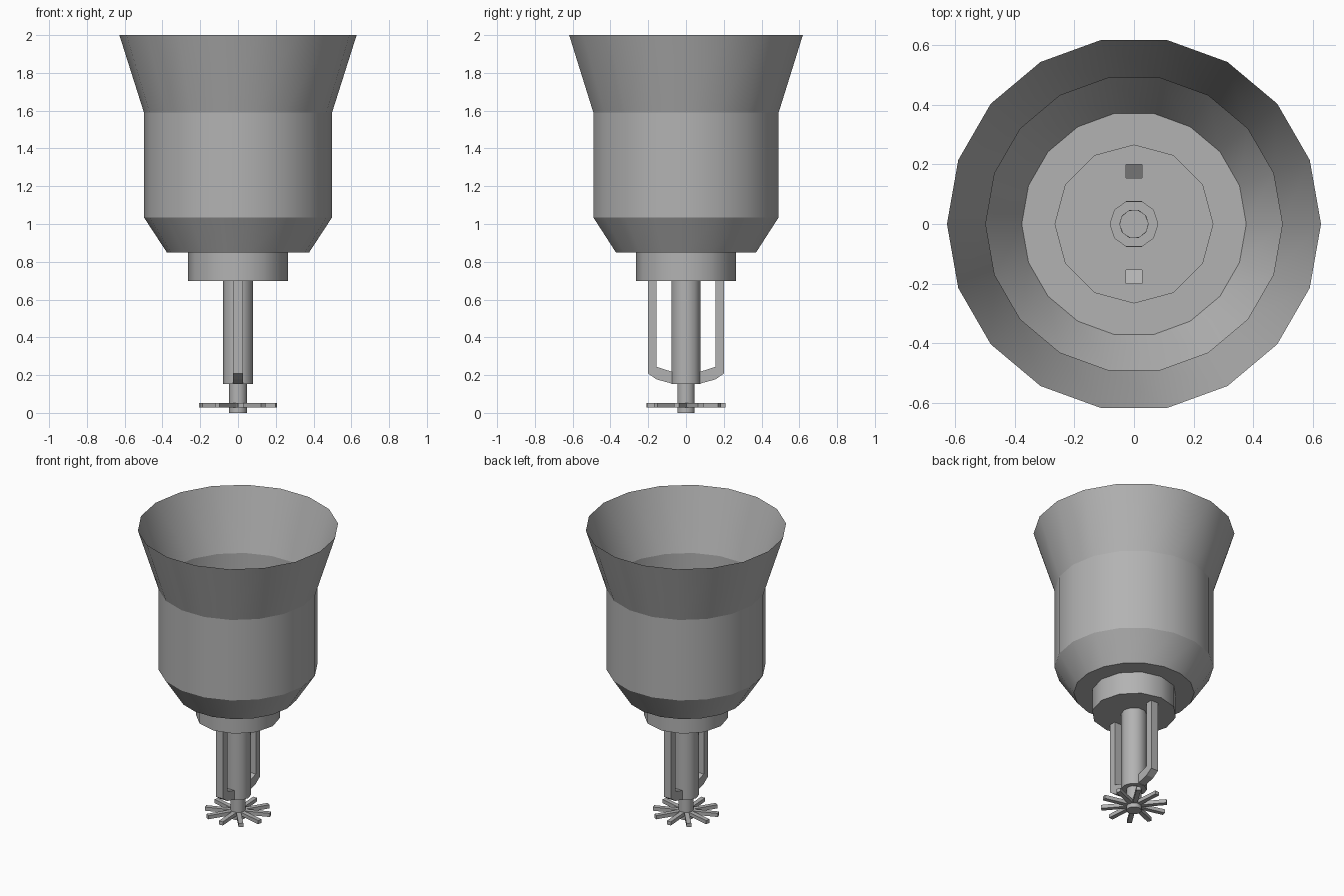
import bpy, bmesh, math
from mathutils import Vector, Matrix

if "Cube" in bpy.data.objects:
    bpy.data.objects.remove(bpy.data.objects["Cube"])

# Dark grey metal
metal = bpy.data.materials.new("dark_grey_metal")
metal.diffuse_color = (0.45, 0.45, 0.45, 1)
metal.use_nodes = True
metal.node_tree.nodes["Principled BSDF"].inputs["Base Color"].default_value = metal.diffuse_color


def circle(n, r, z):
    return [(r * math.cos(2 * math.pi * i / n), r * math.sin(2 * math.pi * i / n), z)
            for i in range(n)]


def finish(name, bm):
    mesh = bpy.data.meshes.new(name)
    bm.to_mesh(mesh)
    bm.free()
    mesh.materials.append(metal)
    obj = bpy.data.objects.new(name, mesh)
    bpy.context.collection.objects.link(obj)
    return obj


def tube(bm, sections, smooth=False, cap_start=False, cap_end=False):
    """Join matching closed sections into an open tube with sharp section loops."""
    loops = [[bm.verts.new(p) for p in s] for s in sections]
    n = len(loops[0])
    for a, b in zip(loops, loops[1:]):
        for i in range(n):
            j = (i + 1) % n
            bm.faces.new((a[i], a[j], b[j], b[i])).smooth = smooth
    for loop in loops:
        for i in range(n):
            bm.edges.get((loop[i], loop[(i + 1) % n])).smooth = False
    if cap_start:
        bm.faces.new(loops[0][::-1])
    if cap_end:
        bm.faces.new(loops[-1])


def lathe(name, n, profile, cap_start=False):
    bm = bmesh.new()
    tube(bm, [circle(n, r, z) for r, z in profile], True, cap_start)
    return finish(name, bm)


def plate(name, outlines):
    """Flat downward-facing plate; the first outline is the rim, the rest are holes."""
    bm = bmesh.new()
    edges = []
    for pts in outlines:
        vs = [bm.verts.new(p) for p in pts]
        edges += [bm.edges.new((vs[i], vs[(i + 1) % len(vs)])) for i in range(len(vs))]
    bmesh.ops.triangle_fill(bm, edges=edges, use_beauty=True, normal=Vector((0, 0, -1)))
    bm.normal_update()
    bmesh.ops.reverse_faces(bm, faces=[f for f in bm.faces if f.normal.z > 0])
    bmesh.ops.dissolve_limit(bm, angle_limit=0.01, verts=bm.verts[:], edges=bm.edges[:])
    return finish(name, bm)


RIM, COL, PIN = 0.265, 0.08, 0.048
Z_PIN, Z_COL, Z_CUP = 0.152, 0.697, 0.85

# Open cup with flared mouth
lathe("cup", 18, [(0.377, Z_CUP), (0.498, 1.035), (0.498, 1.59), (0.628, 2.0)])

# Stepped collar, column and deflector shaft
lathe("collar", 12, [(RIM, Z_COL), (RIM, Z_CUP)])
lathe("column", 10, [(COL, Z_PIN), (COL, Z_COL)])
lathe("shaft", 10, [(PIN, 0.0), (PIN, Z_PIN)], cap_start=True)

# Flat shelves between the steps, with openings over the hollow arms
W, Y0, Y1 = 0.027, 0.155, 0.20
holes = [[(-W, s * Y0, Z_COL), (W, s * Y0, Z_COL), (W, s * Y1, Z_COL), (-W, s * Y1, Z_COL)]
         for s in (1, -1)]
plate("cup_floor", [circle(18, 0.377, Z_CUP), circle(12, RIM, Z_CUP)])
plate("collar_floor", [circle(12, RIM, Z_COL), circle(10, COL, Z_COL)] + holes)
plate("column_floor", [circle(10, COL, Z_PIN), circle(10, PIN, Z_PIN)])

# Pair of hollow frame arms curving in to the column
outer = [(Y1, Z_COL), (Y1, 0.208), (0.155, 0.177), (0.074, 0.155)]
inner = [(Y0, Z_COL), (Y0, 0.244), (0.13, 0.235), (0.074, 0.218)]
for name, angle in (("back_arm", 0), ("front_arm", math.pi)):
    bm = bmesh.new()
    tube(bm, [[(-W, o[0], o[1]), (W, o[0], o[1]), (W, i[0], i[1]), (-W, i[0], i[1])]
              for o, i in zip(outer, inner)])
    bmesh.ops.recalc_face_normals(bm, faces=bm.faces[:])
    bmesh.ops.rotate(bm, verts=bm.verts[:], matrix=Matrix.Rotation(angle, 3, 'Z'))
    finish(name, bm)

# Deflector: ten slightly skewed spokes around the shaft
bm = bmesh.new()
h = 0.0148
for k in range(10):
    start = len(bm.verts)
    tube(bm, [[(x, -h, 0.028), (x, h, 0.028), (x, h, 0.053), (x, -h, 0.053)]
              for x in (0.045, 0.208)], cap_end=True)
    bm.verts.ensure_lookup_table()
    bmesh.ops.rotate(bm, verts=bm.verts[start:],
                     matrix=Matrix.Rotation(math.radians(22 + 36 * k), 3, 'Z'))
finish("deflector_spokes", bm)
